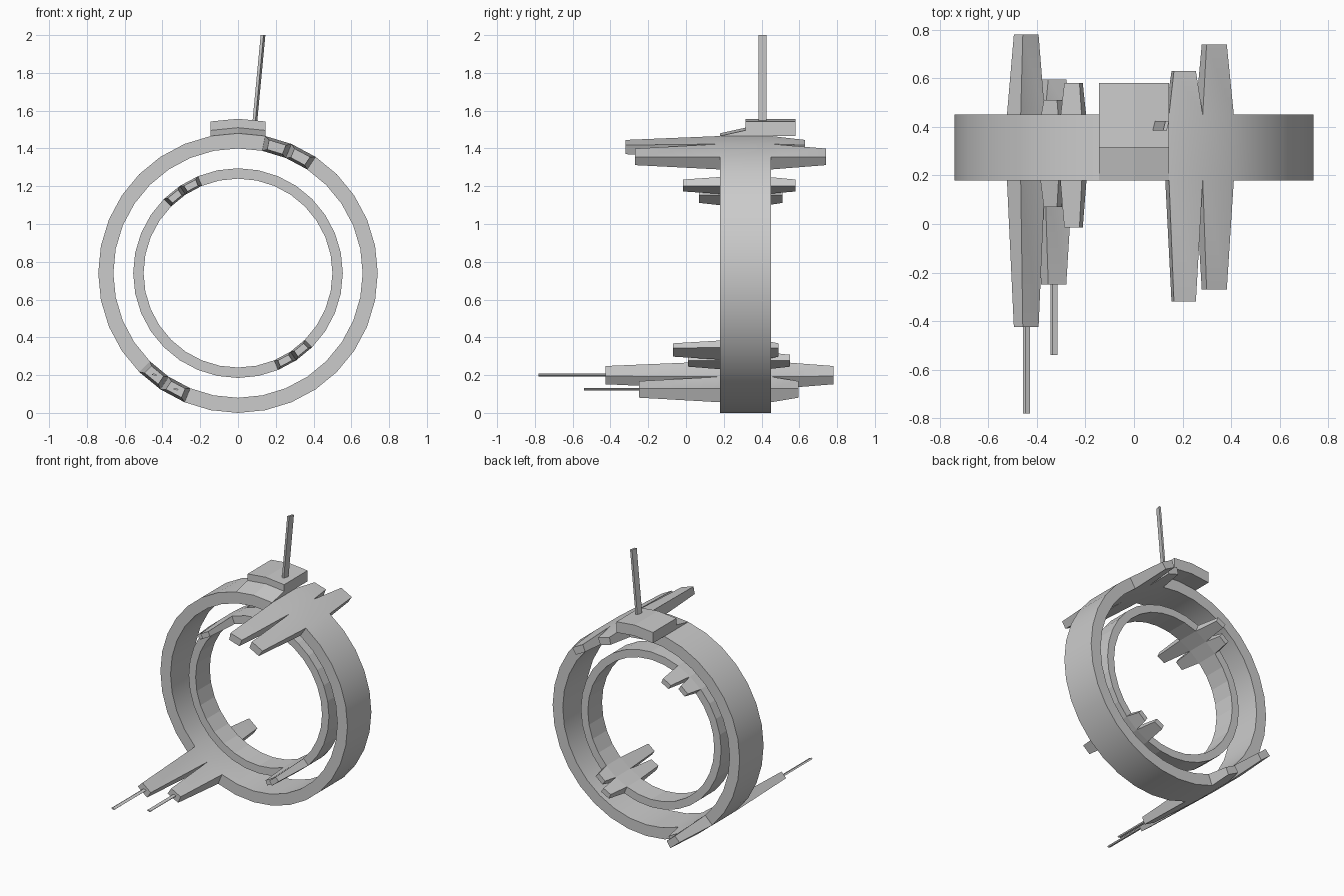
import bpy, bmesh, math
from mathutils import Vector

if "Cube" in bpy.data.objects:
    bpy.data.objects.remove(bpy.data.objects["Cube"])

CZ, N = 0.74, 32
STEP = 2 * math.pi / N


def finish(name, bm, smooth=False):
    bmesh.ops.recalc_face_normals(bm, faces=bm.faces)
    me = bpy.data.meshes.new(name)
    bm.to_mesh(me)
    bm.free()
    ob = bpy.data.objects.new(name, me)
    bpy.context.collection.objects.link(ob)
    if smooth:
        bpy.ops.object.select_all(action='DESELECT')
        ob.select_set(True)
        bpy.context.view_layer.objects.active = ob
        bpy.ops.object.shade_smooth_by_angle(angle=math.radians(12))
    return ob


def extrude(bm, face, y, sx, sz):
    """Extrude one face to depth y and scale it around its middle."""
    f = bmesh.ops.extrude_discrete_faces(bm, faces=[face])["faces"][0]
    c = f.calc_center_median()
    for v in f.verts:
        v.co = Vector((c.x + (v.co.x - c.x) * sx, y, c.z + (v.co.z - c.z) * sz))
    return f


def ring(name, r_out, r_in, y0, y1, fins, smooth):
    """Ring of 32 segments; fins = (segment, front y, back y, gun tip y or None)."""
    bm = bmesh.new()
    section = [(r_out, y0), (r_out, y1), (r_in, y1), (r_in, y0)]
    v = [[bm.verts.new((r * math.cos(i * STEP), y, CZ + r * math.sin(i * STEP)))
          for r, y in section] for i in range(N)]
    front, back = [], []
    for i in range(N):
        a, b = v[i], v[(i + 1) % N]
        faces = [bm.faces.new((a[k], a[(k + 1) % 4], b[(k + 1) % 4], b[k])) for k in range(4)]
        back.append(faces[1])
        front.append(faces[3])
    for seg, yf, yb, gun in fins:
        tip = extrude(bm, front[seg], yf, 0.65, 0.65)
        extrude(bm, back[seg], yb, 0.65, 0.65)
        if gun is not None:
            base = extrude(bm, tip, yf, 0.28, 0.16)
            extrude(bm, base, gun, 1, 1)
    return finish(name, bm, smooth)


# Outer and inner rings with paired tapered fins
ring("outer_ring", 0.74, 0.66, 0.18, 0.45,
     [(6, -0.32, 0.63, None), (5, -0.27, 0.74, None),
      (20, -0.425, 0.78, -0.78), (21, -0.25, 0.595, -0.54)], True)
ring("inner_ring", 0.555, 0.50, 0.235, 0.395,
     [(10, -0.015, 0.58, None), (11, 0.07, 0.51, None),
      (27, -0.07, 0.49, None), (26, 0.01, 0.55, None)], False)

# Raised deck over the two top segments, overhanging the back
bm = bmesh.new()
profile = [(0.18, 0), (0.315, 0.03), (0.315, 0.077), (0.58, 0.077), (0.58, 0)]
rows = []
for i in (7, 8, 9):
    a = i * STEP
    rows.append([bm.verts.new((0.74 * math.cos(a), y, CZ + 0.74 * math.sin(a) + h))
                 for y, h in profile])
for a, b in zip(rows, rows[1:]):
    for k in range(5):
        j = (k + 1) % 5
        bm.faces.new((a[k], a[j], b[j], b[k]))
bm.faces.new(rows[0])
bm.faces.new(rows[-1])
finish("deck", bm)

# Leaning mast
bm = bmesh.new()
foot = [(0.120, 0.385), (0.135, 0.385), (0.145, 0.425), (0.130, 0.425)]
low = [bm.verts.new((x - 0.044, y, 1.535)) for x, y in foot]
top = [bm.verts.new((x, y, 2.0)) for x, y in foot]
bm.faces.new(low)
bm.faces.new(top)
for k in range(4):
    j = (k + 1) % 4
    bm.faces.new((low[k], low[j], top[j], top[k]))
finish("mast", bm)
